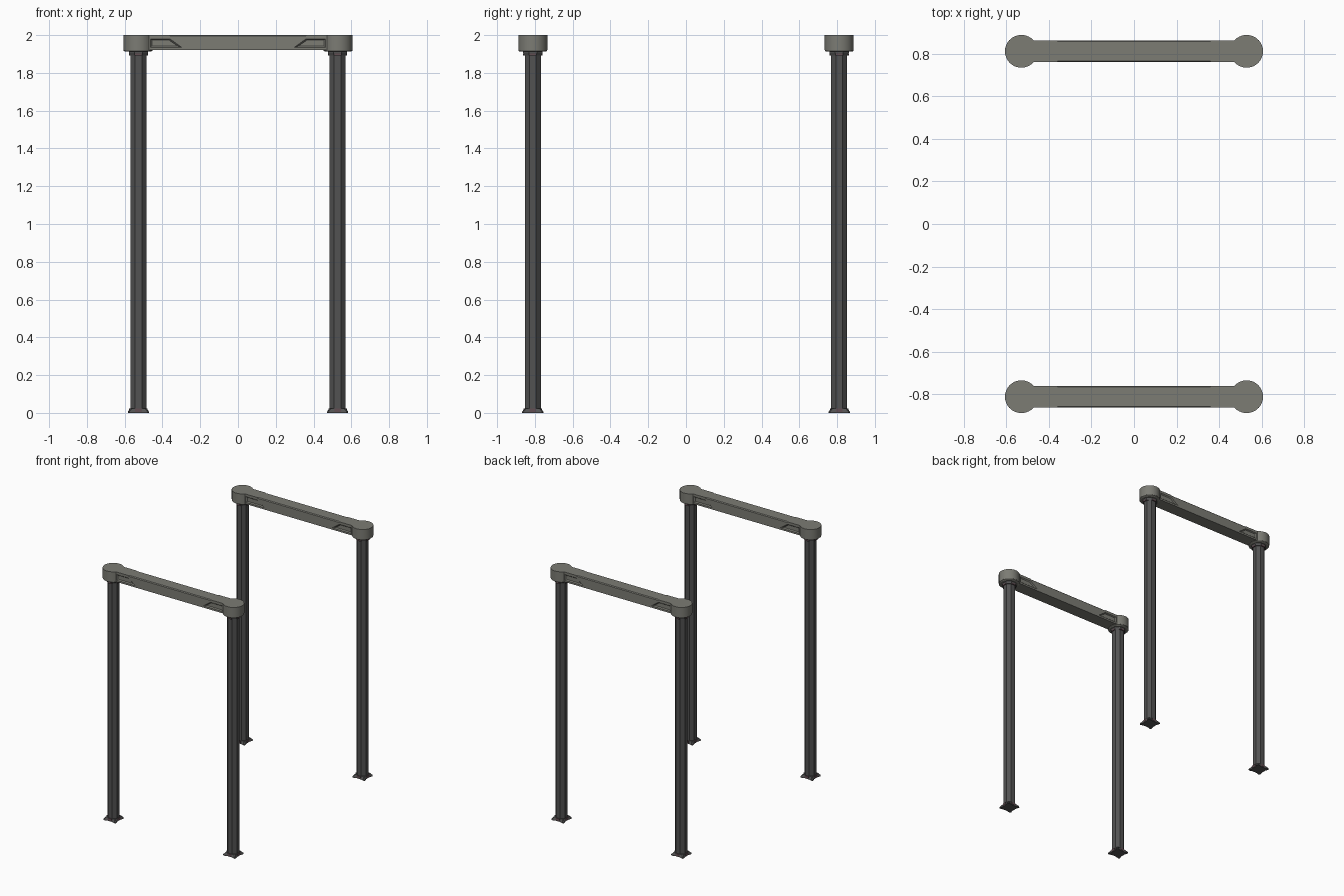
import bpy, bmesh, math
from mathutils import Vector

if "Cube" in bpy.data.objects:
    bpy.data.objects.remove(bpy.data.objects["Cube"])

PX, PY = 0.527, 0.811          # post / frame positions
HEAD_R, BAR_H = 0.077, 0.051   # head radius, bar half depth


def material(name, rgb):
    m = bpy.data.materials.new(name)
    m.diffuse_color = (*rgb, 1)
    m.use_nodes = True
    m.node_tree.nodes["Principled BSDF"].inputs["Base Color"].default_value = m.diffuse_color
    return m


OLIVE = material("olive_grey", (0.200, 0.200, 0.175))
DARK = material("dark_grey", (0.085, 0.085, 0.085))
RED = material("dusky_red", (0.120, 0.075, 0.085))


def loft(bm, rings):
    """Skin a closed solid through rings of equal point count."""
    loops = [[bm.verts.new(p) for p in r] for r in rings]
    n = len(loops[0])
    bm.faces.new(loops[0])
    bm.faces.new(loops[-1])
    for a, b in zip(loops, loops[1:]):
        for i in range(n):
            j = (i + 1) % n
            bm.faces.new((a[i], a[j], b[j], b[i]))


def finish(bm, name, mat, loc=(0, 0, 0), smooth=False):
    bmesh.ops.recalc_face_normals(bm, faces=bm.faces)
    me = bpy.data.meshes.new(name)
    bm.to_mesh(me)
    bm.free()
    ob = bpy.data.objects.new(name, me)
    ob.location = loc
    bpy.context.collection.objects.link(ob)
    me.materials.append(mat)
    if smooth:
        shade(ob)
    return ob


def activate(ob):
    bpy.ops.object.select_all(action='DESELECT')
    ob.select_set(True)
    bpy.context.view_layer.objects.active = ob


def shade(ob):
    activate(ob)
    bpy.ops.object.shade_smooth_by_angle(angle=math.radians(30))


def ngon(n, r, z, turn=0.0):
    return [(r * math.cos(turn + math.tau * i / n), r * math.sin(turn + math.tau * i / n), z)
            for i in range(n)]


def octagon(half, z):
    return ngon(8, half / math.cos(math.pi / 8), z, math.pi / 8)


def star(corner, side, z):
    """Square with pinched sides."""
    pts = []
    for k in range(4):
        a = math.pi / 2 * k
        c, s = math.cos(a), math.sin(a)
        for x, y in ((side, -0.018), (side, 0.018), (corner, corner * 0.86), (corner * 0.86, corner)):
            pts.append((x * c - y * s, x * s + y * c, z))
    return pts


def plates(bm, dist, half_w, z0, z1):
    """Four thin plates around a post."""
    for k in range(4):
        a = math.pi / 2 * k
        c, s = math.cos(a), math.sin(a)
        rings = []
        for z in (z0, z1):
            rings.append([(x * c - y * s, x * s + y * c, z) for x, y in
                          ((dist - 0.008, -half_w), (dist, -half_w), (dist, half_w), (dist - 0.008, half_w))])
        loft(bm, rings)


# Dog-bone outline: a straight bar with a round head at each end
def beam_outline(z):
    a0 = math.asin(BAR_H / HEAD_R)
    n = 26
    arc = [-math.pi + a0 + (math.tau - 2 * a0) * i / n for i in range(n + 1)]
    right = [(PX + 0.002 + HEAD_R * math.cos(t), HEAD_R * math.sin(t), z) for t in arc]
    return right + [(-x, -y, z) for x, y, _ in right]


# Cutter: tapered pockets in the bar sides and a chamfer along the top edges
def beam_cutter():
    bm = bmesh.new()
    outer = [(0.464, 1.980), (0.36, 1.980), (0.298, 1.935), (0.464, 1.935)]
    inner = [(0.456, 1.973), (0.364, 1.973), (0.320, 1.942), (0.456, 1.942)]
    for sy in (-1, 1):
        for sx in (-1, 1):
            loft(bm, [[(sx * x, sy * (BAR_H + 0.01), z) for x, z in outer],
                      [(sx * x, sy * BAR_H, z) for x, z in outer],
                      [(sx * x, sy * (BAR_H - 0.008), z) for x, z in inner]])
        tri = [(BAR_H - 0.006, 2.0), (BAR_H + 0.006, 1.988), (BAR_H + 0.006, 2.01), (BAR_H - 0.006, 2.01)]
        loft(bm, [[(x, sy * y, z) for y, z in tri] for x in (-0.36, 0.36)])
    return finish(bm, "beam_cutter", OLIVE)


def make_beam(name, y):
    bm = bmesh.new()
    loft(bm, [beam_outline(1.921), beam_outline(2.0)])
    beam = finish(bm, name, OLIVE)
    cutter = beam_cutter()
    mod = beam.modifiers.new("pockets", 'BOOLEAN')
    mod.operation = 'DIFFERENCE'
    mod.solver = 'EXACT'
    mod.object = cutter
    activate(beam)
    bpy.ops.object.modifier_apply(modifier=mod.name)
    bpy.data.objects.remove(cutter)
    beam.location.y = y
    shade(beam)


def make_post(tag, x, y):
    loc = (x, y, 0)
    # octagonal post
    bm = bmesh.new()
    loft(bm, [octagon(0.0425, 0.005), octagon(0.0425, 1.915)])
    finish(bm, tag + "_post", DARK, loc)
    # flared foot
    bm = bmesh.new()
    loft(bm, [star(0.056, 0.047, 0.0), star(0.056, 0.047, 0.006), star(0.040, 0.044, 0.024)])
    finish(bm, tag + "_foot", DARK, loc)
    # collar under the head
    bm = bmesh.new()
    loft(bm, [octagon(0.047, 1.893), octagon(0.051, 1.906), octagon(0.051, 1.916)])
    finish(bm, tag + "_collar", DARK, loc)
    # reddish clips at foot and collar
    bm = bmesh.new()
    plates(bm, 0.049, 0.017, 0.006, 0.023)
    plates(bm, 0.051, 0.017, 1.891, 1.903)
    finish(bm, tag + "_clips", RED, loc)
    # lower lip of the round head
    bm = bmesh.new()
    loft(bm, [ngon(32, 0.068, 1.912), ngon(32, HEAD_R - 0.001, 1.917), ngon(32, HEAD_R - 0.001, 1.924)])
    finish(bm, tag + "_head_lip", OLIVE, (x + math.copysign(0.002, x), y, 0), smooth=True)


for row, sy in (("front", -1), ("back", 1)):
    make_beam(row + "_beam", sy * PY)
    for side, sx in (("left", -1), ("right", 1)):
        make_post(f"{row}_{side}", sx * PX, sy * PY)
